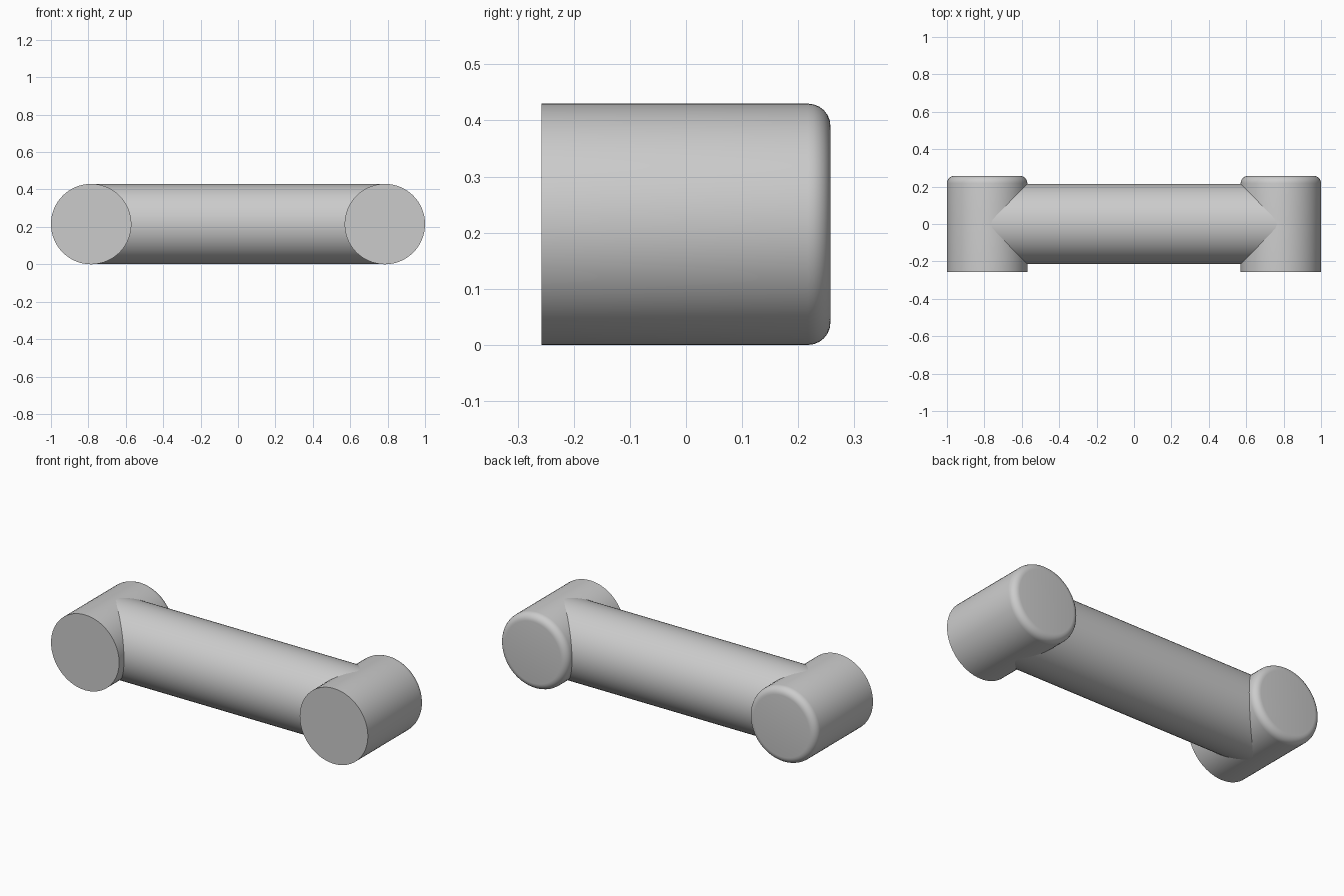
import bpy, bmesh, math
from mathutils import Matrix

cube = bpy.data.objects.get("Cube")
if cube:
    bpy.data.objects.remove(cube, do_unlink=True)

RADIUS = 0.215      # end barrels
BAR_RADIUS = 0.214  # connecting bar
DEPTH = 0.515       # barrel length, front to back
END_X = 1 - RADIUS  # barrel centres
ROUND = 0.04        # rounded rear rim

grey = bpy.data.materials.new("light_grey")
grey.use_nodes = True
colour = (0.6, 0.6, 0.6, 1)
grey.diffuse_color = colour
grey.node_tree.nodes["Principled BSDF"].inputs["Base Color"].default_value = colour


def cylinder(name, radius, length, turn, location, rim=0):
    """Closed cylinder, optionally with a rounded rim on its top end."""
    bm = bmesh.new()
    bmesh.ops.create_cone(bm, cap_ends=True, segments=64, radius1=radius,
                          radius2=radius, depth=length)
    if rim:
        edges = [e for e in bm.edges if all(v.co.z > 0 for v in e.verts)]
        bmesh.ops.bevel(bm, geom=edges, offset=rim, segments=6,
                        profile=0.5, affect='EDGES')
    bm.transform(turn)
    mesh = bpy.data.meshes.new(name)
    bm.to_mesh(mesh)
    bm.free()
    mesh.materials.append(grey)
    obj = bpy.data.objects.new(name, mesh)
    obj.location = location
    bpy.context.collection.objects.link(obj)
    bpy.ops.object.select_all(action='DESELECT')
    obj.select_set(True)
    bpy.context.view_layer.objects.active = obj
    bpy.ops.object.shade_smooth_by_angle(angle=math.radians(30))
    return obj


# End barrels: flat at the front, rounded at the back
to_back = Matrix.Rotation(-math.pi / 2, 4, 'X')
for name, side in (("left_barrel", 1), ("right_barrel", -1)):
    cylinder(name, RADIUS, DEPTH, to_back, (side * END_X, 0, RADIUS), ROUND)

# Bar joining the barrels, ending inside them
to_side = Matrix.Rotation(math.pi / 2, 4, 'Y')
cylinder("connecting_bar", BAR_RADIUS, 2 * END_X, to_side, (0, 0, RADIUS))
